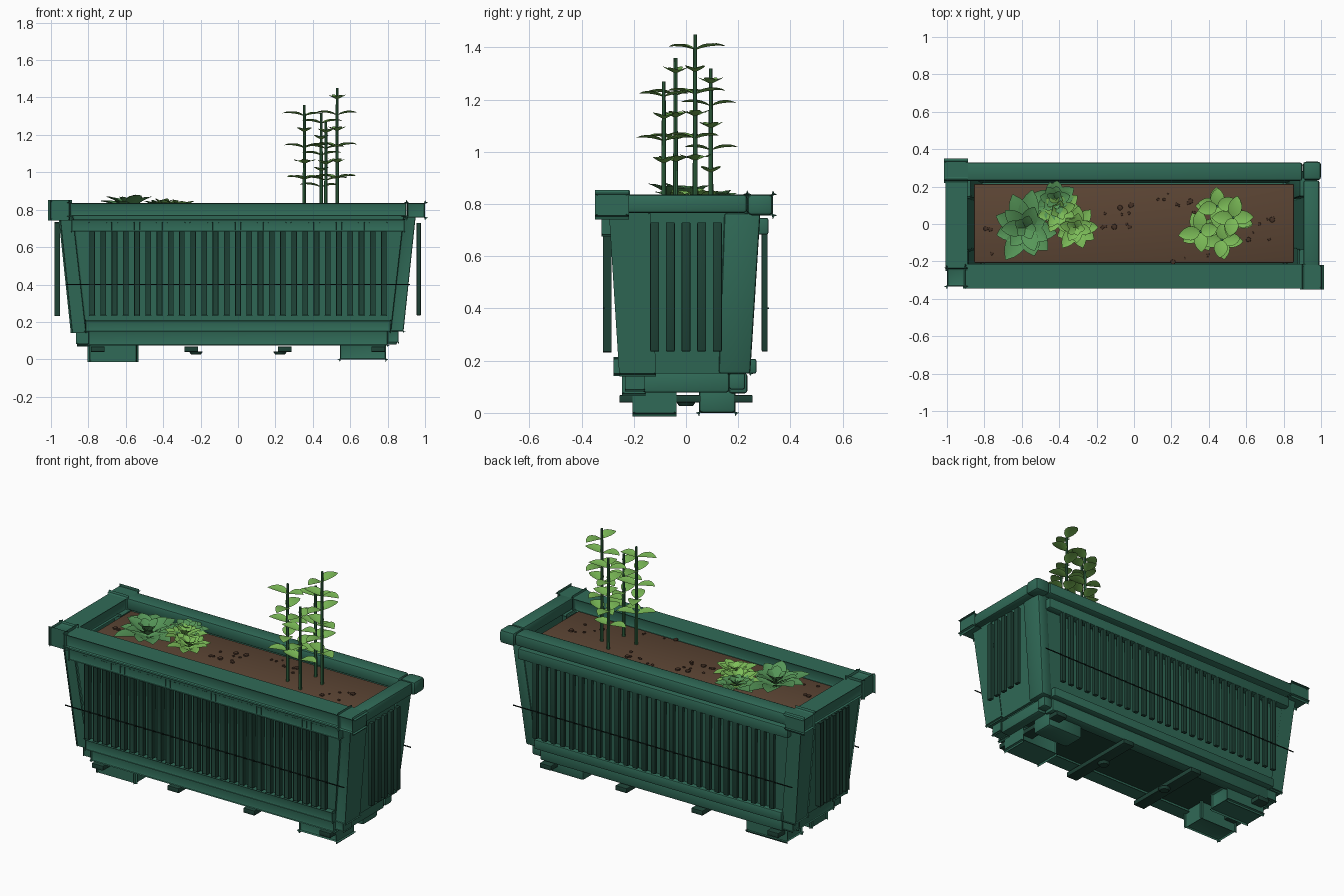
import bpy, bmesh, math, random
from mathutils import Vector, Matrix

random.seed(4)
if "Cube" in bpy.data.objects:
    bpy.data.objects.remove(bpy.data.objects["Cube"], do_unlink=True)


def material(name, rgb):
    linear = [(c / 255 / 12.92) if c < 11 else ((c / 255 + 0.055) / 1.055) ** 2.4 for c in rgb]
    m = bpy.data.materials.new(name)
    m.use_nodes = True
    m.diffuse_color = (*linear, 1)
    m.node_tree.nodes["Principled BSDF"].inputs["Base Color"].default_value = (*linear, 1)
    return m


GREEN = material("planter green", (48, 106, 87))
DARK = material("dark green", (30, 66, 54))
LINE = material("black green", (14, 30, 25))
SOIL = material("soil brown", (92, 69, 52))
PEBBLE = material("dark brown", (70, 50, 38))
STEM = material("stem green", (55, 112, 72))
LEAF = material("light leaf green", (124, 188, 88))
DEEP = material("deep leaf green", (86, 150, 88))


def finish(name, bm, mats, smooth=True):
    bmesh.ops.recalc_face_normals(bm, faces=bm.faces)
    mesh = bpy.data.meshes.new(name)
    bm.to_mesh(mesh)
    bm.free()
    for m in mats:
        mesh.materials.append(m)
    ob = bpy.data.objects.new(name, mesh)
    bpy.context.collection.objects.link(ob)
    if smooth:
        bpy.ops.object.select_all(action="DESELECT")
        ob.select_set(True)
        bpy.context.view_layer.objects.active = ob
        bpy.ops.object.shade_smooth_by_angle(angle=math.radians(35))
    return ob


def block(name, mat, x, y, z, bevel=0.0, top_x=None, top_y=None, flip=(1, 1)):
    """Box from ranges; top_x and top_y give a different upper rectangle."""
    bm = bmesh.new()
    bmesh.ops.create_cube(bm, size=1)
    for v in bm.verts:
        up = v.co.z > 0
        rx = top_x if up and top_x else x
        ry = top_y if up and top_y else y
        v.co = (flip[0] * rx[v.co.x > 0], flip[1] * ry[v.co.y > 0], z[up])
    if bevel:
        bmesh.ops.bevel(bm, geom=bm.edges[:], offset=bevel, segments=2, profile=0.5, affect="EDGES")
    return finish(name, bm, [mat])


def side_name(s, a, b):
    return a if s > 0 else b


# Front and back: rim, bands, panel, slats, base rails
for s in (1, -1):
    end = side_name(s, "back", "front")
    f = (1, s)
    block(end + "_rim", GREEN, (-0.9, 0.9), (0.23, 0.33), (0.765, 0.837), 0.015, flip=f)
    block(end + "_upper_band", GREEN, (-0.89, 0.89), (0.265, 0.316), (0.683, 0.747), 0.008, flip=f)
    block(end + "_lower_band", GREEN, (-0.815, 0.815), (0.22, 0.27), (0.15, 0.207), 0.008, flip=f)
    block(end + "_base_rail", GREEN, (-0.8, 0.8), (0.165, 0.235), (0.075, 0.152), 0.01, flip=f)
    block(end + "_panel", GREEN, (-0.83, 0.83), (0.22, 0.238), (0.15, 0.77),
          top_x=(-0.9, 0.9), top_y=(0.26, 0.278), flip=f)
    block(end + "_wire", LINE, (-0.92, 0.92), (0.312, 0.317), (0.398, 0.403), flip=f)
    for i in range(27):
        x = (i - 13) * 0.06
        block(end + "_slat", DARK, (x - 0.015, x + 0.015), (0.29, 0.313), (0.235, 0.73), 0.004, flip=f)

# Left and right ends
for s in (1, -1):
    end = side_name(s, "left", "right")
    f = (s, 1)
    block(end + "_rim", GREEN, (0.905, 0.992), (-0.235, 0.235), (0.765, 0.837), 0.015, flip=f)
    block(end + "_base_rail", GREEN, (0.79, 0.85), (-0.165, 0.165), (0.078, 0.155), 0.01, flip=f)
    block(end + "_panel", GREEN, (0.855, 0.873), (-0.14, 0.14), (0.15, 0.77),
          top_x=(0.92, 0.938), top_y=(-0.16, 0.16), flip=f)
    for i in range(5):
        y = (i - 2) * 0.06
        block(end + "_slat", DARK, (0.955, 0.978), (y - 0.017, y + 0.017), (0.235, 0.73), 0.004, flip=f)

# Corners: cap, tapered post, base block, foot
for sx in (1, -1):
    for sy in (1, -1):
        f = (sx, sy)
        tag = side_name(sy, "back_", "front_") + side_name(sx, "left_", "right_")
        block(tag + "rim_cap", GREEN, (0.903, 1.0), (0.235, 0.333), (0.757, 0.837), 0.016, flip=f)
        block(tag + "post", GREEN, (0.815, 0.885), (0.125, 0.246), (0.15, 0.765), 0.01,
              top_x=(0.885, 0.95), top_y=(0.147, 0.285), flip=f)
        block(tag + "base_block", GREEN, (0.8, 0.857), (0.165, 0.226), (0.09, 0.152), 0.008, flip=f)
        block(tag + "foot", GREEN, (0.545, 0.79), (0.05, 0.19), (0, 0.095), 0.014, flip=f)

# Floor, cross straps with screws, soil
block("floor", DARK, (-0.84, 0.84), (-0.22, 0.22), (0.095, 0.15))
for x in (-0.75, -0.25, 0.25, 0.75):
    block("cross_strap", DARK, (x - 0.037, x + 0.037), (-0.255, 0.255), (0.04, 0.068), 0.003)
    if abs(x) < 0.5:
        bm = bmesh.new()
        bmesh.ops.create_cone(bm, cap_ends=True, segments=16, radius1=0.026, radius2=0.036, depth=0.015,
                              matrix=Matrix.Translation((x * 0.9, 0, 0.033)))
        finish("strap_screw", bm, [DARK])
block("soil", SOIL, (-0.855, 0.855), (-0.208, 0.214), (0.7, 0.78), 0.006)

# Pebbles scattered on the soil
bm = bmesh.new()
for cx, cy, n in ((-0.1, 0.05, 12), (0.22, 0.11, 8), (0.7, -0.04, 7), (-0.75, -0.1, 4), (0.3, -0.15, 4)):
    for i in range(n):
        p = (cx + random.uniform(-0.1, 0.1), cy + random.uniform(-0.08, 0.08), 0.782)
        bmesh.ops.create_icosphere(bm, subdivisions=1, radius=random.uniform(0.006, 0.018),
                                   matrix=Matrix.Translation(p) @ Matrix.Diagonal((1, 1, 0.7, 1)))
finish("pebbles", bm, [PEBBLE])


def add_leaf(bm, origin, yaw, pitch, length, width, droop, index):
    """Pointed oval leaf with a folded midrib that bends down along its length."""
    turn = Matrix.Rotation(yaw, 3, "Z")
    rows, steps = [], 6
    for i in range(steps + 1):
        t = i / steps
        half = width / 2 * max(math.sin(math.pi * t ** 0.85) ** 0.7 if 0 < t < 1 else 0, 0.06)
        out = length * t * math.cos(pitch)
        up = length * (t * math.sin(pitch) - droop * t * t)
        rows.append([bm.verts.new(Vector(origin) + turn @ Vector((out, k * half, up + abs(k) * half * 0.3)))
                     for k in (-1, 0, 1)])
    for a, b in zip(rows, rows[1:]):
        for k in (0, 1):
            bm.faces.new((a[k], b[k], b[k + 1], a[k + 1])).material_index = index


def rosette(name, x, y, length, width, index):
    bm = bmesh.new()
    for ring, (n, scale, pitch) in enumerate(((9, 1.0, 0.42), (7, 0.8, 0.62), (5, 0.55, 0.85))):
        for i in range(n):
            yaw = math.tau * (i + ring * 0.5) / n + random.uniform(-0.2, 0.2)
            add_leaf(bm, (x, y, 0.785 + ring * 0.012), yaw, pitch + random.uniform(-0.1, 0.1),
                     length * scale * random.uniform(0.85, 1.1), width * scale, 0.18, index)
    finish(name, bm, [LEAF, DEEP])


# Low leafy rosettes
rosette("deep_rosette", -0.58, -0.02, 0.2, 0.11, 1)
rosette("small_deep_rosette", -0.42, 0.13, 0.13, 0.08, 1)
rosette("light_rosette", -0.4, 0.07, 0.14, 0.075, 0)
rosette("small_light_rosette", -0.31, -0.02, 0.13, 0.075, 0)

# Upright stems with crossed leaf pairs
for x, y, top in ((0.355, -0.04, 1.36), (0.445, 0.095, 1.32), (0.47, -0.085, 1.27), (0.53, 0.035, 1.45)):
    bm = bmesh.new()
    bmesh.ops.create_cone(bm, cap_ends=True, segments=8, radius1=0.01, radius2=0.007, depth=top - 0.76,
                          matrix=Matrix.Translation((x, y, (top + 0.76) / 2)))
    finish("plant_stem", bm, [STEM])
    bm = bmesh.new()
    z, yaw = top - 0.06, random.uniform(0, 1.5)
    while z > 0.9:
        for k in (0, math.pi):
            add_leaf(bm, (x, y, z), yaw + k, 0.35, 0.115 * random.uniform(0.85, 1.1), 0.075, 0.22, 0)
        z -= 0.085
        yaw += math.pi / 2 + random.uniform(-0.3, 0.3)
    finish("stem_leaves", bm, [LEAF])
